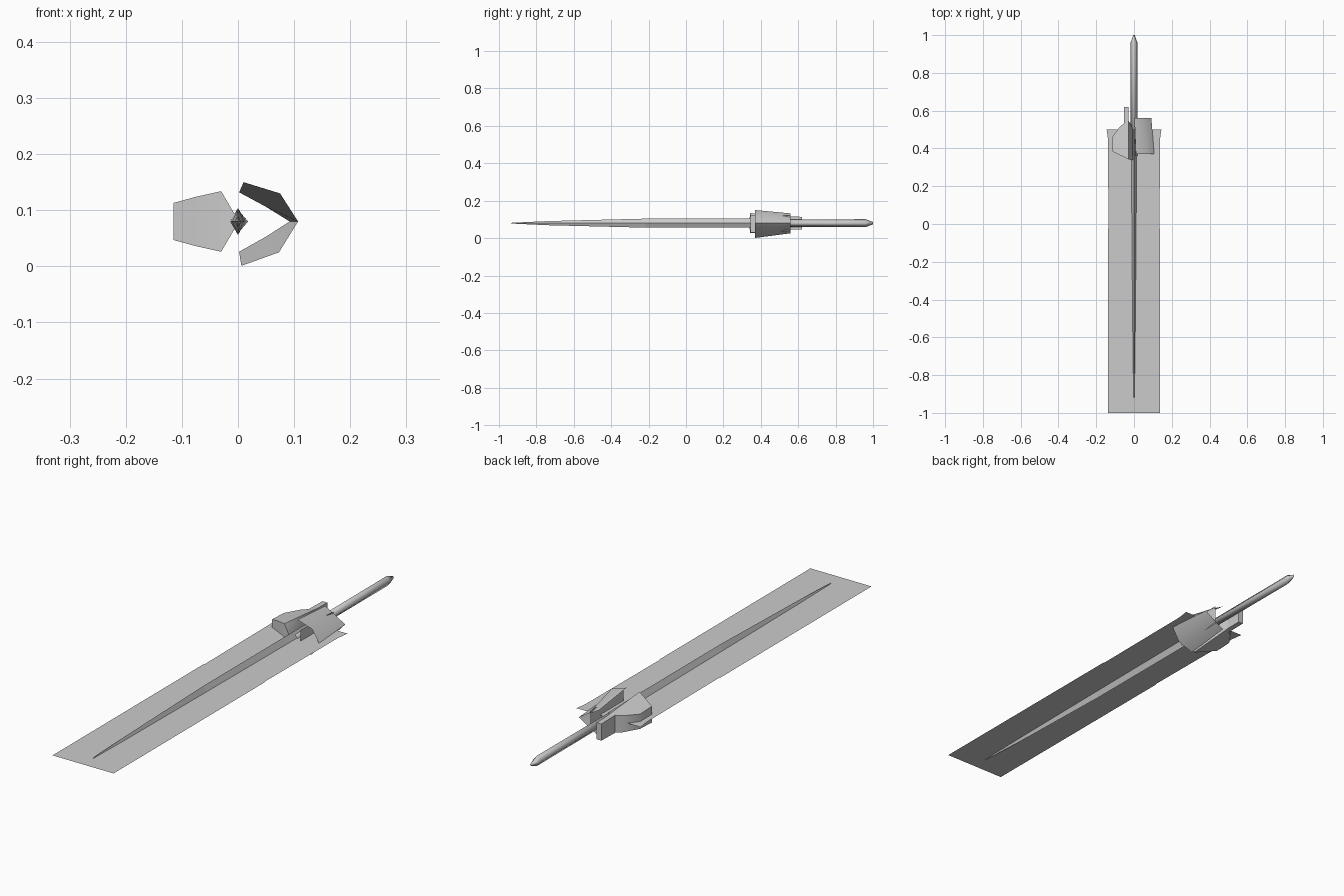
import bpy, math

if "Cube" in bpy.data.objects:
    bpy.data.objects.remove(bpy.data.objects["Cube"], do_unlink=True)

steel = bpy.data.materials.new("grey_steel")
steel.use_nodes = True
STEEL = (0.6, 0.6, 0.6, 1)
steel.diffuse_color = STEEL
steel.node_tree.nodes["Principled BSDF"].inputs["Base Color"].default_value = STEEL
MID = 0.08  # height of the centre line


def make(name, verts, faces, smooth=None):
    me = bpy.data.meshes.new(name)
    me.from_pydata(verts, [], faces)
    me.materials.append(steel)
    ob = bpy.data.objects.new(name, me)
    bpy.context.collection.objects.link(ob)
    if smooth:
        bpy.ops.object.select_all(action="DESELECT")
        ob.select_set(True)
        bpy.context.view_layer.objects.active = ob
        bpy.ops.object.shade_smooth_by_angle(angle=math.radians(smooth))
    return ob


def loft(name, rings, closed=True, caps=True, smooth=None, flip=False):
    """Skin equal-sized rings of points."""
    n = len(rings[0])
    verts = [p for r in rings for p in r]
    faces = []
    for i in range(len(rings) - 1):
        for j in range(n if closed else n - 1):
            k = (j + 1) % n
            faces.append((i * n + j, i * n + k, (i + 1) * n + k, (i + 1) * n + j))
    if caps:
        faces.append(tuple(range(n))[::-1])
        faces.append(tuple(range((len(rings) - 1) * n, len(rings) * n)))
    if flip:
        faces = [f[::-1] for f in faces]
    return make(name, verts, faces, smooth)


def diamond(y, rx, rz):
    return [(rx, y, MID), (0, y, MID - rz), (-rx, y, MID), (0, y, MID + rz)]


# Thin flat blade sheet, slightly flared at the hilt end
half = [(0.138, -1.0), (0.138, -0.03), (0.135, -0.02), (0.138, 0.45), (0.145, 0.5)]
outline = half + [(-x, y) for x, y in reversed(half)]
make("blade", [(x, y, MID) for x, y in outline], [tuple(range(len(outline)))])

# Tapering diamond ridge along the blade
loft("blade_ridge", [diamond(*s) for s in (
    (-0.935, 0.001, 0.002), (-0.74, 0.005, 0.011), (-0.22, 0.010, 0.024),
    (0.36, 0.014, 0.024), (0.5, 0.014, 0.022))])

# Handle rod with a pointed end
loft("handle", [diamond(*s) for s in (
    (0.36, 0.018, 0.02), (0.96, 0.018, 0.021), (1.0, 0.004, 0.006))], smooth=100)

# Open V-shaped guard shell on the +x side
front = [(0.01, 0.37, 0.15), (0.075, 0.37, 0.13), (0.107, 0.37, 0.08),
         (0.073, 0.37, 0.025), (0.006, 0.37, 0.001)]
back = [(0.002, 0.56, 0.132), (0.05, 0.56, 0.106), (0.092, 0.56, 0.08),
        (0.05, 0.56, 0.053), (0.002, 0.56, 0.026)]
loft("left_guard_shell", [front, back], closed=False, caps=False, smooth=40, flip=True)

# Thin upright plate inside the shell
make("guard_plate", [(0.04, 0.345, 0.03), (0.04, 0.56, 0.04),
                     (0.04, 0.56, 0.12), (0.04, 0.345, 0.125)], [(0, 1, 2, 3)])


# Closed, rounded guard on the -x side
def section(x, y0, y1, h0, h1):
    return [(x, y0, MID - h0), (x, y1, MID - h1), (x, y1, MID + h1), (x, y0, MID + h0)]


loft("right_guard", [section(*s) for s in (
    (-0.115, 0.385, 0.46, 0.033, 0.03), (-0.075, 0.365, 0.515, 0.044, 0.034),
    (-0.03, 0.343, 0.55, 0.054, 0.036), (-0.003, 0.338, 0.50, 0.008, 0.006))],
    smooth=50)

# Upright tail of the closed guard
loft("guard_tail", [section(x, 0.52, 0.62, 0.036, 0.034) for x in (-0.052, -0.03)])
